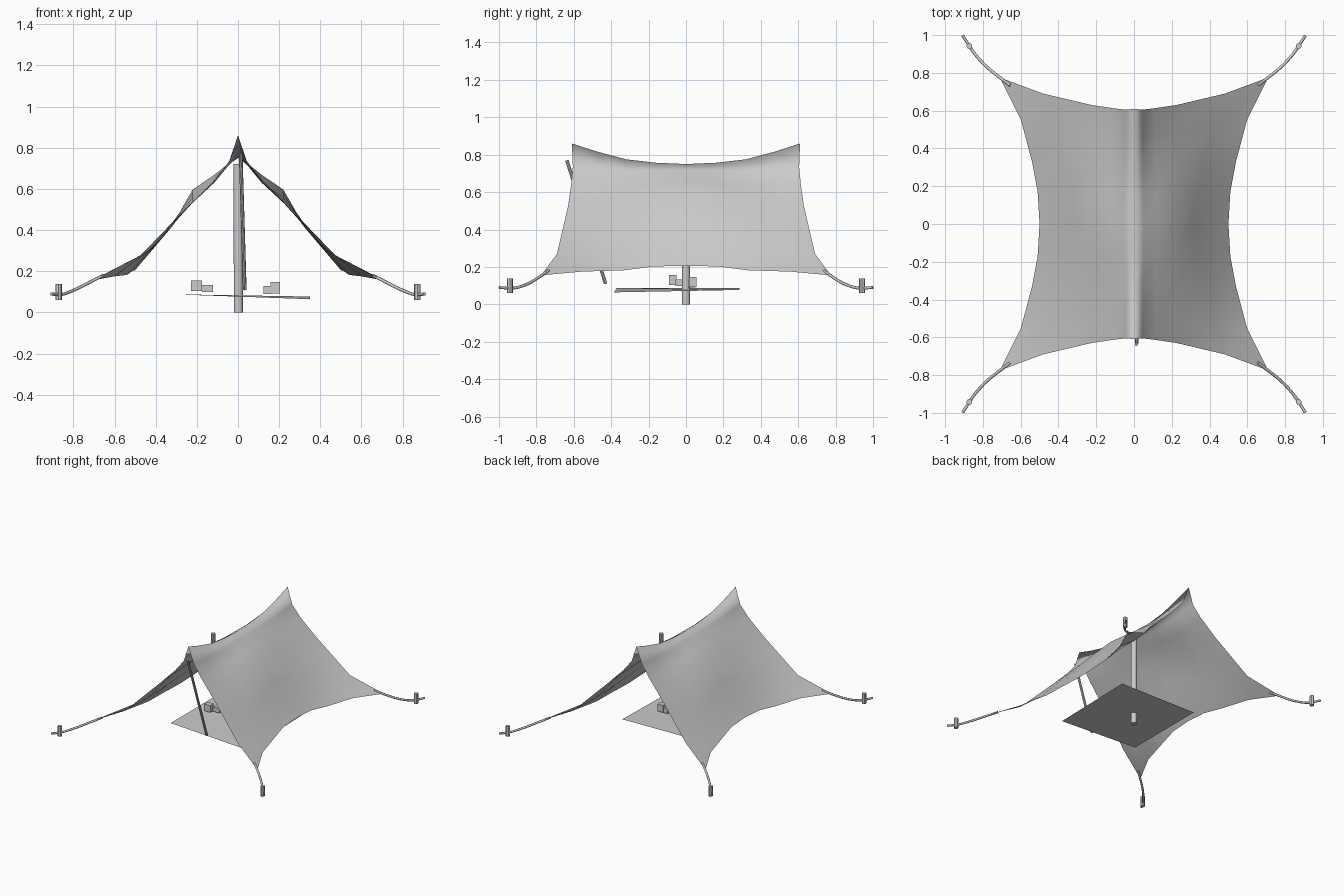
import bpy, bmesh
from math import radians
from mathutils import Vector

if "Cube" in bpy.data.objects:
    bpy.data.objects.remove(bpy.data.objects["Cube"])


def add_mesh(name, bm, smooth=False):
    me = bpy.data.meshes.new(name)
    bm.to_mesh(me)
    bm.free()
    for p in me.polygons:
        p.use_smooth = smooth
    ob = bpy.data.objects.new(name, me)
    bpy.context.collection.objects.link(ob)
    return ob


def rod(name, a, b, r, sides=12):
    a, b = Vector(a), Vector(b)
    bpy.ops.mesh.primitive_cylinder_add(vertices=sides, radius=r, depth=(b - a).length,
                                        location=(a + b) / 2)
    ob = bpy.context.object
    ob.name = name
    ob.rotation_mode = 'QUATERNION'
    ob.rotation_quaternion = (b - a).to_track_quat('Z', 'Y')
    bpy.ops.object.shade_smooth_by_angle(angle=radians(40))
    return ob


def box(name, lo, hi):
    lo, hi = Vector(lo), Vector(hi)
    bpy.ops.mesh.primitive_cube_add(size=1, location=(lo + hi) / 2)
    ob = bpy.context.object
    ob.name = name
    ob.scale = hi - lo


# canopy: cross-sections of one quarter, ridge to eave, from the middle to the end
sections = [
    [(0, 0, .75), (.05, 0, .72), (.12, 0, .665), (.22, 0, .597), (.31, 0, .43), (.50, 0, .205)],
    [(0, .16, .757), (.05, .16, .715), (.12, .16, .65), (.22, .16, .58), (.33, .16, .405), (.51, .17, .203)],
    [(0, .32, .775), (.045, .32, .715), (.12, .32, .63), (.22, .33, .56), (.37, .33, .36), (.54, .33, .182)],
    [(0, .47, .815), (.045, .47, .725), (.115, .475, .63), (.22, .49, .54), (.43, .52, .30), (.60, .555, .175)],
    [(0, .61, .86), (.043, .605, .735), (.11, .613, .648), (.225, .63, .528), (.48, .69, .27), (.71, .775, .155)],
]
bm = bmesh.new()
rows = []
for sy, secs in ((-1, sections[:0:-1]), (1, sections)):
    for sec in secs:
        pts = [(-x, sy * y, z) for x, y, z in sec[:0:-1]] + [(x, sy * y, z) for x, y, z in sec]
        rows.append([bm.verts.new(p) for p in pts])
for r0, r1 in zip(rows, rows[1:]):
    for i in range(len(r0) - 1):
        bm.faces.new((r0[i], r0[i + 1], r1[i + 1], r1[i]))
add_mesh("canopy", bm, smooth=True)

# guy ropes and pegs at the four corners
rope = [(.655, .735, .18), (.71, .775, .152), (.78, .83, .115), (.84, .895, .09),
        (.872, .942, .084), (.907, .998, .09)]
for sx in (-1, 1):
    for sy in (-1, 1):
        cu = bpy.data.curves.new("guy_rope", 'CURVE')
        cu.dimensions = '3D'
        cu.bevel_depth = .008
        cu.bevel_resolution = 1
        cu.use_fill_caps = True
        sp = cu.splines.new('NURBS')
        sp.points.add(len(rope) - 1)
        for p, (x, y, z) in zip(sp.points, rope):
            p.co = (sx * x, sy * y, z, 1)
        sp.order_u = 3
        sp.resolution_u = 3
        sp.use_endpoint_u = True
        bpy.context.collection.objects.link(bpy.data.objects.new("guy_rope", cu))
        px, py = sx * .872, sy * .942
        rod("peg", (px, py, .06), (px, py, .138), .016, 8)

# poles
rod("centre_pole", (.002, 0, 0), (0, 0, .72), .022)
rod("front_pole", (.033, -.43, .11), (.013, -.637, .77), .009, 8)

# ground mat, slightly tilted
bm = bmesh.new()
bm.faces.new([bm.verts.new(p) for p in
              ((-.32, -.37, .088), (.35, -.385, .064), (.35, .285, .077), (-.32, .285, .088))])
add_mesh("ground_mat", bm)

# small supplies on the mat
box("crate_left", (-.228, -.092, .103), (-.174, -.05, .156))
box("small_crate_left", (-.174, -.056, .098), (-.122, -.018, .134))
box("crate_right", (.158, .015, .092), (.205, .055, .147))
box("small_crate_right", (.125, .01, .09), (.162, .05, .128))
